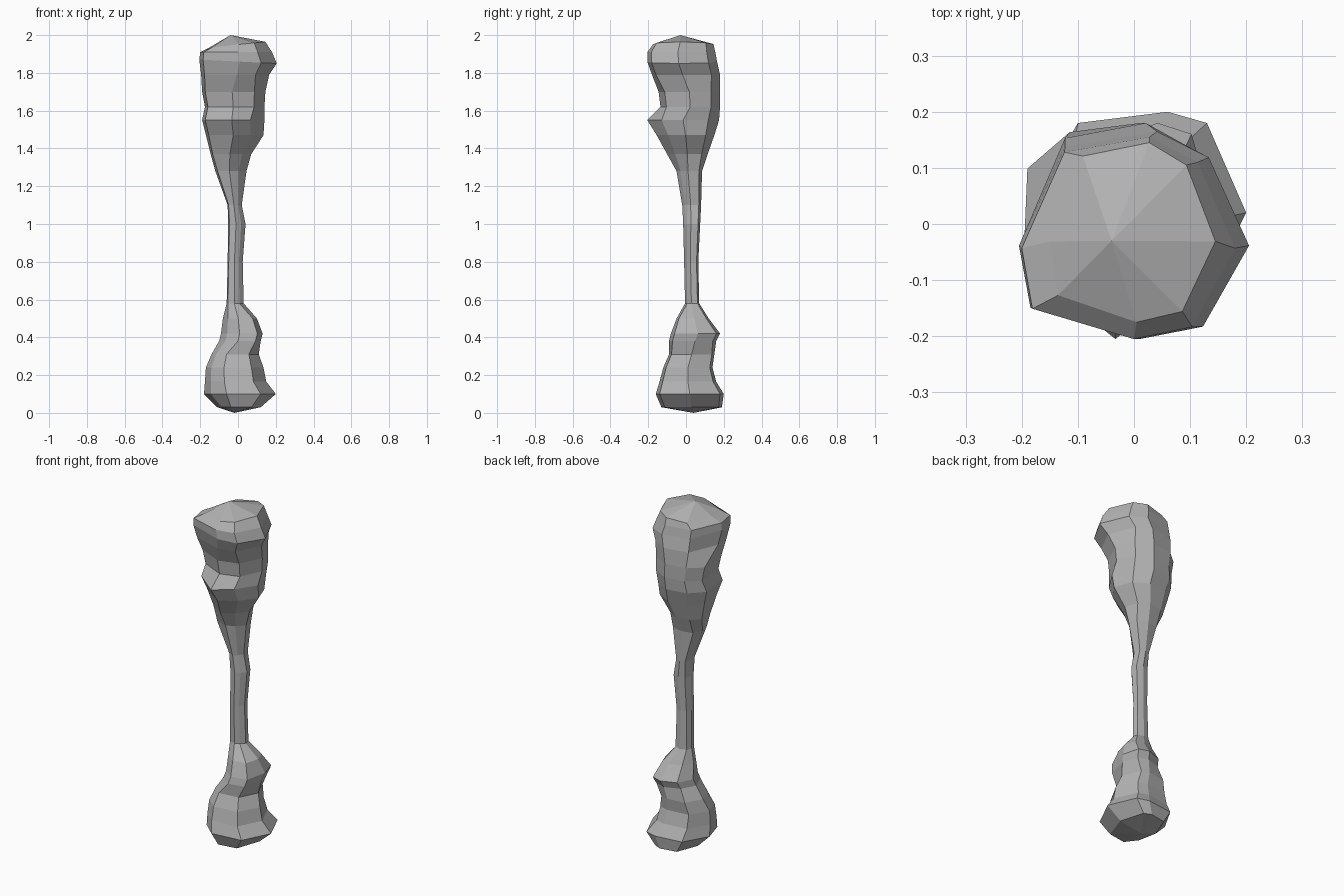
import bpy
import bmesh

cube = bpy.data.objects.get("Cube")
if cube:
    bpy.data.objects.remove(cube, do_unlink=True)


def make_material(name, level):
    material = bpy.data.materials.new(name)
    material.use_nodes = True
    colour = (level, level, level, 1)
    material.diffuse_color = colour
    material.node_tree.nodes["Principled BSDF"].inputs["Base Color"].default_value = colour
    return material


def fit(values, low, high):
    """Stretch a list of values so that it spans low to high."""
    smallest, largest = min(values), max(values)
    return [low + (v - smallest) / (largest - smallest) * (high - low) for v in values]


def ring_points(outline, height, x_low, x_high, y_low, y_high, tilt=0):
    """Place an eight-sided outline at a height, with an optional sideways tilt."""
    xs = fit([p[0] for p in outline], x_low, x_high)
    ys = fit([p[1] for p in outline], y_low, y_high)
    return [(x, y, height + tilt * x) for x, y in zip(xs, ys)]


# Uneven cross-sections, anticlockwise from the front
base_outline = [(-.3, -.8), (.6, -.7), (1, .1), (.65, .9),
                (.3, 1), (-.5, .9), (-.9, .2), (-.72, -.42)]
knob_outline = [(-.1, -1), (.75, -.85), (1, .1), (.75, .85),
                (.2, 1), (-.6, .75), (-1, .1), (-.7, -.6)]
shaft_outline = [(-.1, -1), (.5, -.7), (1, -.1), (.9, .75),
                 (.1, 1), (-.7, .8), (-1, 0), (-.85, -.8)]
nose_outline = [(-.05, -1), (.55, -.6), (1, 0), (.75, .7),
                (.2, 1), (-.55, .9), (-1, .5), (-.9, -.4)]
body_outline = [(-.05, -1), (.65, -.8), (1, 0), (.75, .7),
                (.2, 1), (-.55, .9), (-1, .5), (-.9, -.6)]
rim_outline = [(.05, -1), (.6, -.88), (1, -.1), (.65, .75),
               (.2, 1), (-.6, .85), (-1, -.1), (-.9, -.7)]

# Rings: height, x range, y range, tilt
base_rings = [
    (.03, -.11, .12, -.13, .19),
    (.1, -.18, .2, -.16, .2),
    (.165, -.175, .15, -.14, .16),
    (.24, -.17, .135, -.12, .14),
    (.31, -.14, .11, -.09, .15),
]
knob_rings = [
    (.38, -.1, .12, -.09, .16),
    (.42, -.09, .13, -.08, .18),
    (.5, -.08, .1, -.05, .12),
]
shaft_rings = [
    (.58, -.06, .03, -.005, .07),
    (.8, -.055, .025, -.01, .065),
    (1, -.052, .04, -.015, .075),
    (1.1, -.055, .02, -.02, .08),
    (1.28, -.12, .045, -.05, .085),
]
nose_rings = [
    (1.37, -.145, .07, -.1, .115),
    (1.47, -.17, .135, -.155, .15),
    (1.55, -.19, .14, -.205, .175),
]
body_rings = [
    (1.62, -.175, .14, -.135, .18),
    (1.7, -.19, .145, -.145, .18),
]
rim_rings = [
    (1.79, -.195, .165, -.18, .18),
    (1.86, -.205, .205, -.205, .165, -.05),
    (1.91, -.2, .18, -.205, .155),
    (1.95, -.15, .145, -.175, .145, .1),
]

# Stone column: lofted through all rings and closed by a point at each end
bm = bmesh.new()
loops = []
for outline, rings in ((base_outline, base_rings),
                       (knob_outline, knob_rings),
                       (shaft_outline, shaft_rings),
                       (nose_outline, nose_rings),
                       (body_outline, body_rings),
                       (rim_outline, rim_rings)):
    for ring in rings:
        loops.append([bm.verts.new(p) for p in ring_points(outline, *ring)])

bottom = bm.verts.new((-.02, .04, 0))
top = bm.verts.new((-.04, -.03, 2))
sides = len(base_outline)
for i in range(sides):
    j = (i + 1) % sides
    for lower, upper in zip(loops, loops[1:]):
        bm.faces.new((lower[i], lower[j], upper[j], upper[i]))
    bm.faces.new((loops[0][j], loops[0][i], bottom))
    bm.faces.new((loops[-1][i], loops[-1][j], top))
bmesh.ops.recalc_face_normals(bm, faces=bm.faces)

mesh = bpy.data.meshes.new("stone_column")
bm.to_mesh(mesh)
bm.free()
mesh.materials.append(make_material("grey stone", .45))
column = bpy.data.objects.new("stone_column", mesh)
bpy.context.collection.objects.link(column)
